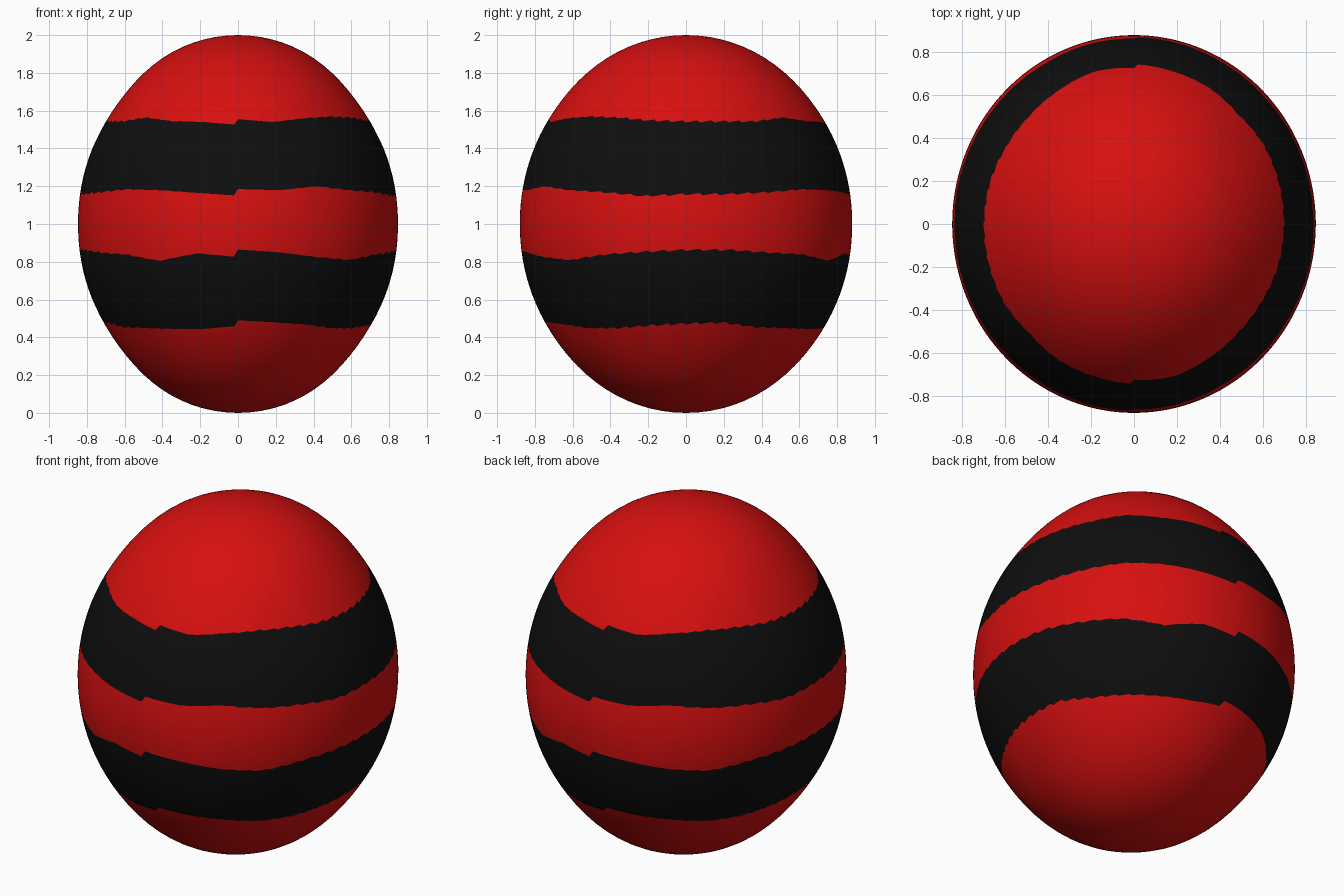
import bpy
import bmesh
import math

if "Cube" in bpy.data.objects:
    bpy.data.objects.remove(bpy.data.objects["Cube"], do_unlink=True)

COLUMNS = 240
RADIUS_X, RADIUS_Y = 0.847, 0.88
TEETH = 30  # small notches per half turn

# Painted edges, bottom to top: mean height, then offsets in thousandths over half a turn
EDGES = [
    (0.46, [30, 20, 9, -10, -10, 5, 15, 20, -5, -10, -15, -15, 0]),
    (0.84, [25, 10, -15, -30, 0, 15, 25, 25, 10, 0, -35, 5, -15]),
    (1.17, [15, 9, 30, 10, 0, -20, -10, -10, 0, 15, 10, -5, -20]),
    (1.54, [15, 0, 20, 30, 25, 10, 5, 5, 5, 25, 5, 0, -15]),
]


def make_material(name, color):
    mat = bpy.data.materials.new(name)
    mat.use_nodes = True
    mat.diffuse_color = color
    mat.node_tree.nodes["Principled BSDF"].inputs["Base Color"].default_value = color
    return mat


def edge_height(edge, column):
    """Ragged height of a painted edge; both half turns are alike."""
    mean, offsets = edge
    turn = (column % (COLUMNS // 2)) / (COLUMNS // 2)
    place = turn * (len(offsets) - 1)
    i = int(place)
    offset = offsets[i] + (offsets[i + 1] - offsets[i]) * (place - i)
    notch = (turn * TEETH) % 1 - 0.5
    return mean + offset / 1000 + 0.016 * notch * math.sin(turn * math.pi) ** 2


def surface_point(polar, column):
    """Point on the egg, drawn in slightly under the shoulders."""
    angle = math.tau * column / COLUMNS
    pinch = math.sin(2 * polar) ** 4
    ring = math.sin(polar)
    return (RADIUS_X * (1 - 0.025 * pinch) * ring * math.sin(angle),
            -RADIUS_Y * (1 - 0.01 * pinch) * ring * math.cos(angle),
            1 - math.cos(polar))


# Rings of each column are spread between the ragged edges
STEPS = [14, 8, 8, 8, 14]
bm = bmesh.new()
bottom = bm.verts.new((0, 0, 0))
top = bm.verts.new((0, 0, 2))
columns = []
for c in range(COLUMNS):
    stops = [0] + [math.acos(1 - edge_height(e, c)) for e in EDGES] + [math.pi]
    polars = [stops[s] + (stops[s + 1] - stops[s]) * k / n
              for s, n in enumerate(STEPS) for k in range(n)][1:]
    columns.append([bm.verts.new(surface_point(p, c)) for p in polars])

# Odd sections are the dark bands
section_of_row = [s for s, n in enumerate(STEPS) for _ in range(n)]
for c in range(COLUMNS):
    a = [bottom] + columns[c] + [top]
    b = [bottom] + columns[(c + 1) % COLUMNS] + [top]
    for row, section in enumerate(section_of_row):
        corners = list(dict.fromkeys([a[row], b[row], b[row + 1], a[row + 1]]))
        face = bm.faces.new(corners)
        face.material_index = section % 2
        face.smooth = True
bmesh.ops.recalc_face_normals(bm, faces=bm.faces)

mesh = bpy.data.meshes.new("striped_egg")
bm.to_mesh(mesh)
bm.free()
mesh.materials.append(make_material("bright red", (0.68, 0.005, 0.005, 1)))
mesh.materials.append(make_material("soft black", (0.0045, 0.0045, 0.0045, 1)))
egg = bpy.data.objects.new("striped_egg", mesh)
bpy.context.collection.objects.link(egg)
